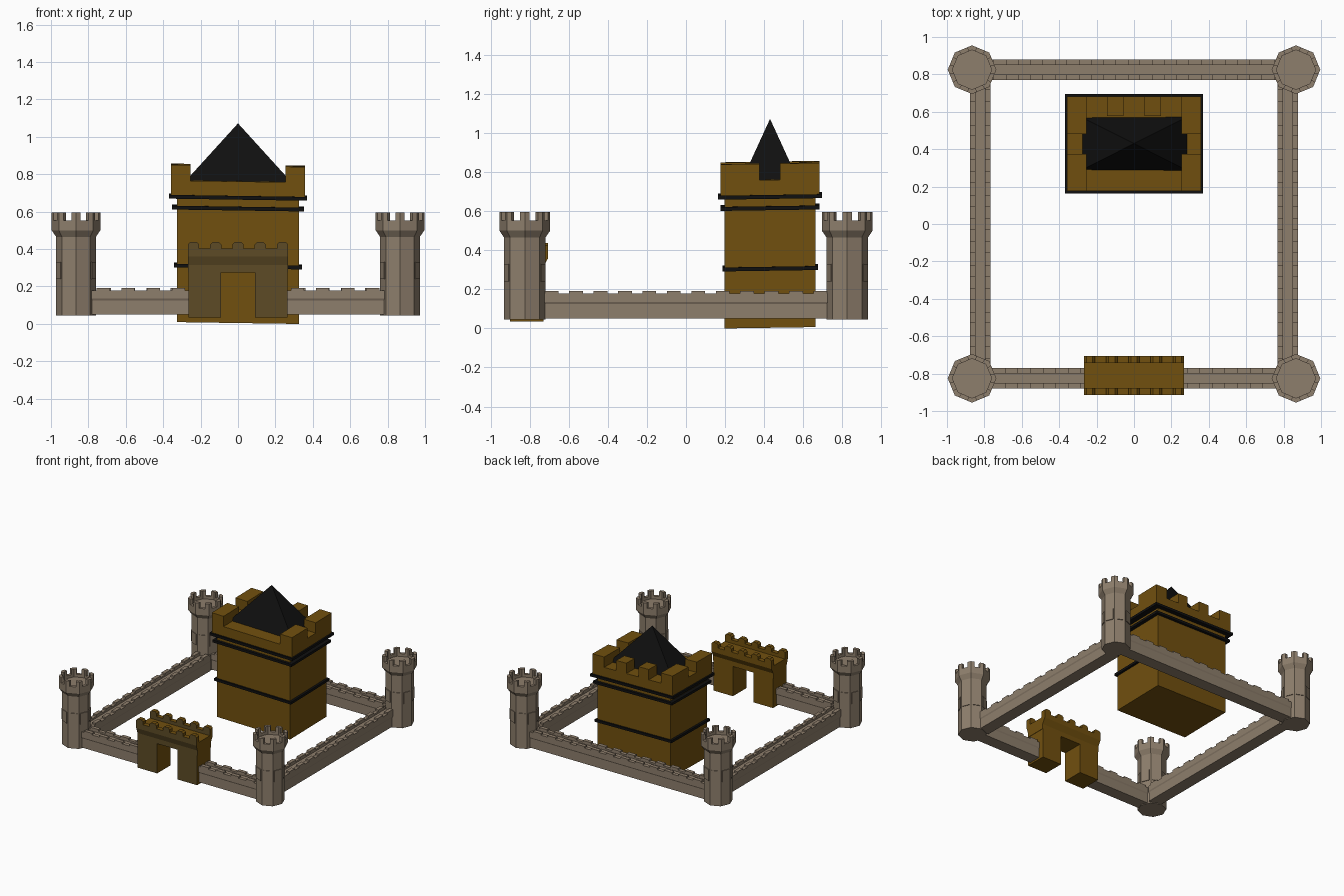
import bpy, bmesh, math

if "Cube" in bpy.data.objects:
    bpy.data.objects.remove(bpy.data.objects["Cube"])


def mat(name, rgb):
    m = bpy.data.materials.new(name)
    m.diffuse_color = (*rgb, 1)
    m.use_nodes = True
    m.node_tree.nodes["Principled BSDF"].inputs["Base Color"].default_value = m.diffuse_color
    return m


STONE = mat("grey_stone", (0.27, 0.21, 0.15))
GOLD = mat("golden_brown", (0.165, 0.08, 0.0045))
OLIVE = mat("dark_olive", (0.11, 0.07, 0.019))
BLACK = mat("black_slate", (0.005, 0.005, 0.005))


def finish(bm, name, *mats):
    bmesh.ops.recalc_face_normals(bm, faces=bm.faces)
    me = bpy.data.meshes.new(name)
    bm.to_mesh(me)
    bm.free()
    for m in mats:
        me.materials.append(m)
    ob = bpy.data.objects.new(name, me)
    bpy.context.collection.objects.link(ob)
    return ob


def loft(bm, rings):
    """Closed solid through a list of equally long point rings."""
    vs = [[bm.verts.new(p) for p in r] for r in rings]
    n = len(vs[0])
    for a, b in zip(vs, vs[1:]):
        for i in range(n):
            j = (i + 1) % n
            bm.faces.new((a[i], a[j], b[j], b[i]))
    bm.faces.new(vs[0][::-1])
    bm.faces.new(vs[-1])


def rect(x0, x1, y0, y1, z):
    return [(x0, y0, z), (x1, y0, z), (x1, y1, z), (x0, y1, z)]


def box(bm, x0, x1, y0, y1, z0, z1, taper=0):
    rings = [rect(x0, x1, y0, y1, z0), rect(x0, x1, y0, y1, z1)]
    if taper:  # chamfered top along x
        zm = z1 - taper
        rings = [rings[0], rect(x0, x1, y0, y1, zm),
                 rect(x0 + taper, x1 - taper, y0, y1, z1)]
    loft(bm, rings)


def extrude_x(bm, profile, x0, x1):
    loft(bm, [[(x, y, z) for y, z in profile] for x in (x0, x1)])


def corner(r, k, z):
    a = k * math.pi / 4
    return (r * math.cos(a), r * math.sin(a), z)


def mix(p, q, t):
    return tuple(u + (v - u) * t for u, v in zip(p, q))


# Corner towers: octagonal shaft, flared crown, corner merlons
def tower(name, x, y):
    bm = bmesh.new()
    prof = [(0.106, 0.045), (0.106, 0.465), (0.13, 0.5), (0.13, 0.553),
            (0.105, 0.553), (0.105, 0.53)]
    loft(bm, [[corner(r, k, z) for k in range(8)] for r, z in prof])
    for k in range(8):
        ring = []
        for z in (0.553, 0.595):
            o = [corner(0.13, k + d, z) for d in (-1, 0, 1)]
            i = [corner(0.105, k + d, z) for d in (-1, 0, 1)]
            t = 0.27
            ring.append([mix(o[1], o[0], t), o[1], mix(o[1], o[2], t),
                         mix(i[1], i[2], t), i[1], mix(i[1], i[0], t)])
        loft(bm, ring)
        # raised panel on each shaft face
        panel = []
        for z in (0.24, 0.33):
            a, b = corner(0.112, k, z), corner(0.112, k + 1, z)
            c, d = corner(0.1, k, z), corner(0.1, k + 1, z)
            panel.append([mix(a, b, 0.15), mix(a, b, 0.85),
                          mix(c, d, 0.85), mix(c, d, 0.15)])
        loft(bm, panel)
    finish(bm, name, STONE).location = (x, y, 0)


for sx, side in ((-1, "left"), (1, "right")):
    for sy, end in ((-1, "front"), (1, "back")):
        tower(f"{end}_{side}_tower", sx * 0.866, sy * 0.825)


# Curtain walls: moulded body, sunken walkway, low teeth on both edges
def wall(name, x, y, length, turn=0):
    bm = bmesh.new()
    h = length / 2
    prof = [(-0.05, 0.05), (0.05, 0.05), (0.05, 0.125), (0.055, 0.135),
            (0.055, 0.178), (0.025, 0.178), (0.025, 0.165), (-0.025, 0.165),
            (-0.025, 0.178), (-0.055, 0.178), (-0.055, 0.135), (-0.05, 0.125)]
    extrude_x(bm, prof, -h, h)
    n = round(length / 0.125)
    for i in range(n):
        c = -h + (i + 0.5) * length / n
        for s in (-0.04, 0.04):
            box(bm, c - 0.035, c + 0.035, s - 0.015, s + 0.015, 0.177, 0.191)
    ob = finish(bm, name, STONE)
    ob.location = (x, y, 0)
    ob.rotation_euler.z = turn


wall("left_wall", -0.822, 0, 1.5, math.pi / 2)
wall("right_wall", 0.822, 0, 1.5, math.pi / 2)
wall("back_wall", 0, 0.825, 1.56)
wall("front_left_wall", -0.52, -0.825, 0.54)
wall("front_right_wall", 0.52, -0.825, 0.54)

# Gatehouse: two piers, flared upper storey, chamfered merlons
bm = bmesh.new()
for x0, x1 in ((-0.265, -0.092), (0.092, 0.265)):
    box(bm, x0, x1, -0.9, -0.73, 0.035, 0.275)
extrude_x(bm, [(-0.9, 0.275), (-0.73, 0.275), (-0.73, 0.315), (-0.705, 0.36),
               (-0.705, 0.402), (-0.742, 0.402), (-0.742, 0.375),
               (-0.878, 0.375), (-0.878, 0.402), (-0.915, 0.402),
               (-0.915, 0.36), (-0.9, 0.315)], -0.268, 0.268)
for i in range(5):
    c = -0.238 + i * 0.119
    for y in (-0.915, -0.742):
        box(bm, c - 0.03, c + 0.03, y, y + 0.037, 0.4, 0.438, 0.013)
gate = finish(bm, "gatehouse", GOLD, OLIVE)
for p in gate.data.polygons:  # darker front
    if p.normal.y < -0.5:
        p.material_index = 1

# Keep, slightly leaning as a whole
CY = 0.43


def lean(ob):
    for v in ob.data.vertices:
        v.co.z += -0.015 * v.co.x + 0.015 * (v.co.y - CY)


bm = bmesh.new()
box(bm, -0.325, 0.325, CY - 0.232, CY + 0.232, 0.008, 0.69)
lean(finish(bm, "keep_body", GOLD))

bm = bmesh.new()
X, Y, T = 0.358, 0.253, 0.105
box(bm, -X, X, CY - Y, CY + Y, 0.685, 0.765)
for s in (-1, 1):
    xs = sorted((s * X, s * (X - T)))
    box(bm, *xs, CY - Y, CY - 0.055, 0.76, 0.848)
    box(bm, *xs, CY + 0.05, CY + Y, 0.76, 0.848)
    box(bm, s * 0.1 - 0.045, s * 0.1 + 0.045, CY + Y - T, CY + Y, 0.76, 0.848)
lean(finish(bm, "keep_battlements", GOLD))

# Dark string courses
for name, z, d in (("lower_band", 0.31, 0.018), ("middle_band", 0.62, 0.028),
                   ("upper_band", 0.678, 0.045)):
    bm = bmesh.new()
    box(bm, -0.325 - d, 0.325 + d, CY - 0.23 - d * 0.8, CY + 0.23 + d * 0.8,
        z - 0.01, z + 0.01)
    lean(finish(bm, name, BLACK))

# Pyramid roof
bm = bmesh.new()
base = [bm.verts.new(p) for p in rect(-0.302, 0.302, CY - 0.152, CY + 0.152, 0.74)]
tip = bm.verts.new((0, CY, 1.072))
bm.faces.new(base[::-1])
for i in range(4):
    bm.faces.new((base[i], base[(i + 1) % 4], tip))
finish(bm, "keep_roof", BLACK)
